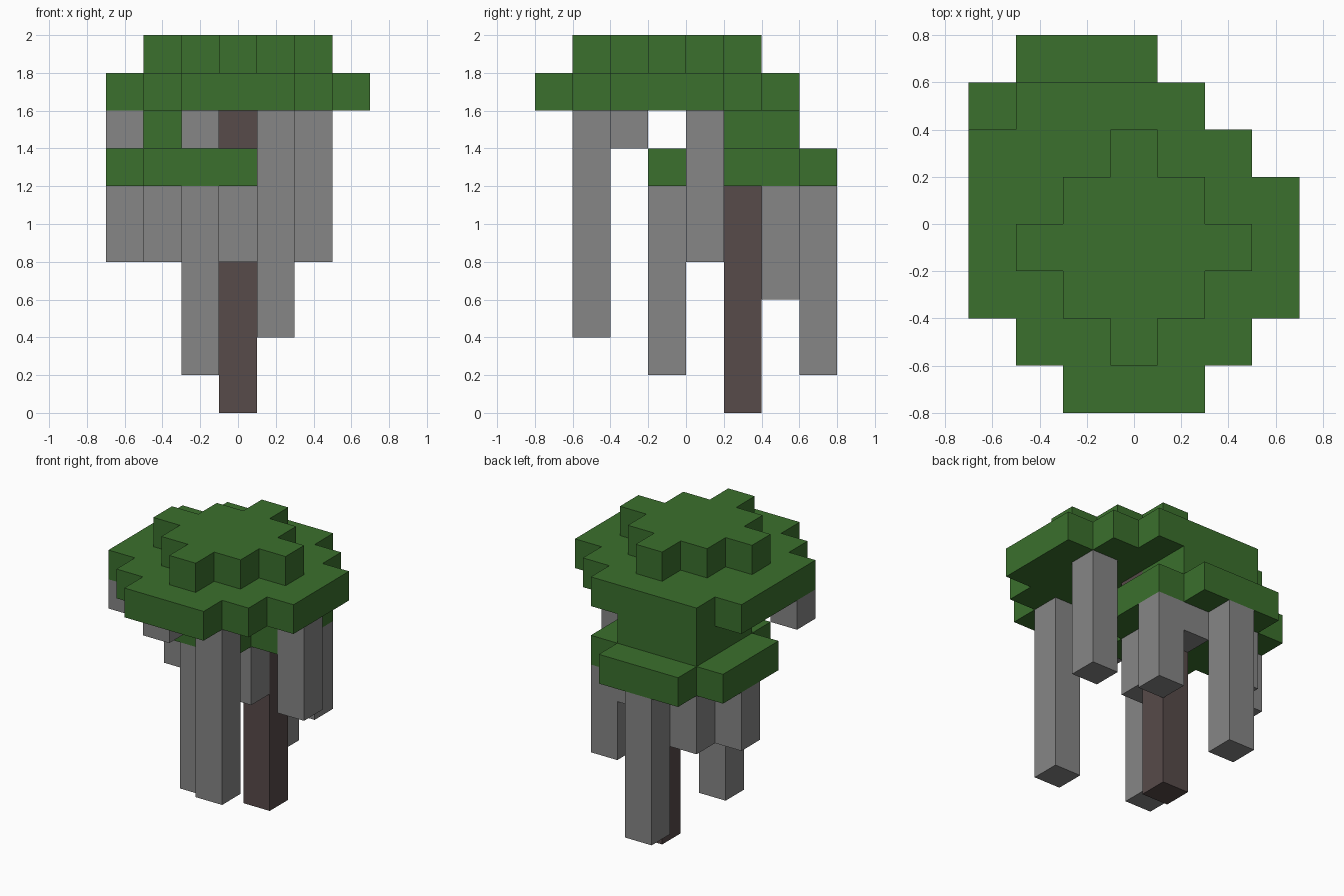
import bpy
import bmesh

if "Cube" in bpy.data.objects:
    bpy.data.objects.remove(bpy.data.objects["Cube"], do_unlink=True)

CELL = 0.2
HALF = CELL / 2


def make_material(name, rgb):
    mat = bpy.data.materials.new(name)
    mat.use_nodes = True
    mat.diffuse_color = (*rgb, 1)
    mat.node_tree.nodes["Principled BSDF"].inputs["Base Color"].default_value = (*rgb, 1)
    return mat


GREEN = make_material("leaf_green", (0.043, 0.162, 0.026))
GREY = make_material("vine_grey", (0.238, 0.238, 0.238))
BROWN = make_material("trunk_brown", (0.096, 0.069, 0.067))


def slab(name, cells, z0, z1, mat):
    """Closed prism over a set of square cells, given by their centres."""
    keys = {(round(x / CELL), round((y - HALF) / CELL)) for x, y in cells}
    bm = bmesh.new()

    def quad(*points):
        bm.faces.new([bm.verts.new(p) for p in points])

    for i, j in keys:
        x, y = i * CELL, j * CELL + HALF
        ring = [(x - HALF, y - HALF), (x + HALF, y - HALF),
                (x + HALF, y + HALF), (x - HALF, y + HALF)]
        quad(*[(*p, z1) for p in ring])
        quad(*[(*p, z0) for p in reversed(ring)])
        # Side walls only where there is no neighbour
        for k, (di, dj) in enumerate([(0, -1), (1, 0), (0, 1), (-1, 0)]):
            if (i + di, j + dj) not in keys:
                a, b = ring[k], ring[(k + 1) % 4]
                quad((*a, z0), (*b, z0), (*b, z1), (*a, z1))
    bmesh.ops.remove_doubles(bm, verts=bm.verts, dist=0.001)
    bmesh.ops.dissolve_limit(bm, angle_limit=0.01, verts=bm.verts, edges=bm.edges)
    bmesh.ops.recalc_face_normals(bm, faces=bm.faces)
    mesh = bpy.data.meshes.new(name)
    bm.to_mesh(mesh)
    bm.free()
    mesh.materials.append(mat)
    obj = bpy.data.objects.new(name, mesh)
    bpy.context.collection.objects.link(obj)
    return obj


def rows(y_start, spans):
    """Cells of rows running from front to back; each span is first and last x."""
    cells = []
    for r, (first, last) in enumerate(spans):
        count = round((last - first) / CELL) + 1
        cells += [(first + n * CELL, y_start + r * CELL) for n in range(count)]
    return cells


# Upper canopy: small cap over a wide crown
slab("canopy_cap", rows(-0.5, [(0, 0), (-0.2, 0.2), (-0.4, 0.4), (-0.2, 0.2), (0, 0)]),
     1.8, 2.0, GREEN)
slab("canopy_crown", rows(-0.7, [(-0.2, 0.2), (-0.4, 0.4), (-0.6, 0.6), (-0.6, 0.6),
                                 (-0.6, 0.6), (-0.6, 0.4), (-0.4, 0.2)]),
     1.6, 1.8, GREEN)

# Lower foliage: neck under the crown and a rounded shelf
slab("foliage_neck", rows(0.1, [(-0.4, -0.2), (-0.4, 0), (-0.4, 0)]), 1.4, 1.6, GREEN)
slab("foliage_shelf", rows(-0.1, [(-0.4, 0), (-0.6, 0.2), (-0.6, 0.2),
                                  (-0.6, 0.2), (-0.4, 0)]), 1.2, 1.4, GREEN)

# Trunk, stepping forward below the crown
slab("trunk", [(0, 0.3)], 0, 1.2, BROWN)
slab("trunk_top", [(0, 0.1)], 1.4, 1.6, BROWN)

# Vines hanging from the crown: x, y, lower end
for n, (x, y, low) in enumerate([(0.2, -0.5, 0.4), (0.4, 0.1, 0.8),
                                 (-0.6, -0.3, 1.4), (-0.2, -0.5, 1.4)], 1):
    slab(f"crown_vine_{n}", [(x, y)], low, 1.6, GREY)

# Vines hanging from the shelf
for n, (x, y, low) in enumerate([(-0.2, -0.1, 0.2), (0, 0.1, 0.8), (-0.6, 0.3, 0.8),
                                 (-0.4, 0.5, 0.8), (0, 0.5, 1.0), (0.2, 0.5, 0.6),
                                 (-0.2, 0.7, 0.2)], 1):
    slab(f"shelf_vine_{n}", [(x, y)], low, 1.2, GREY)
